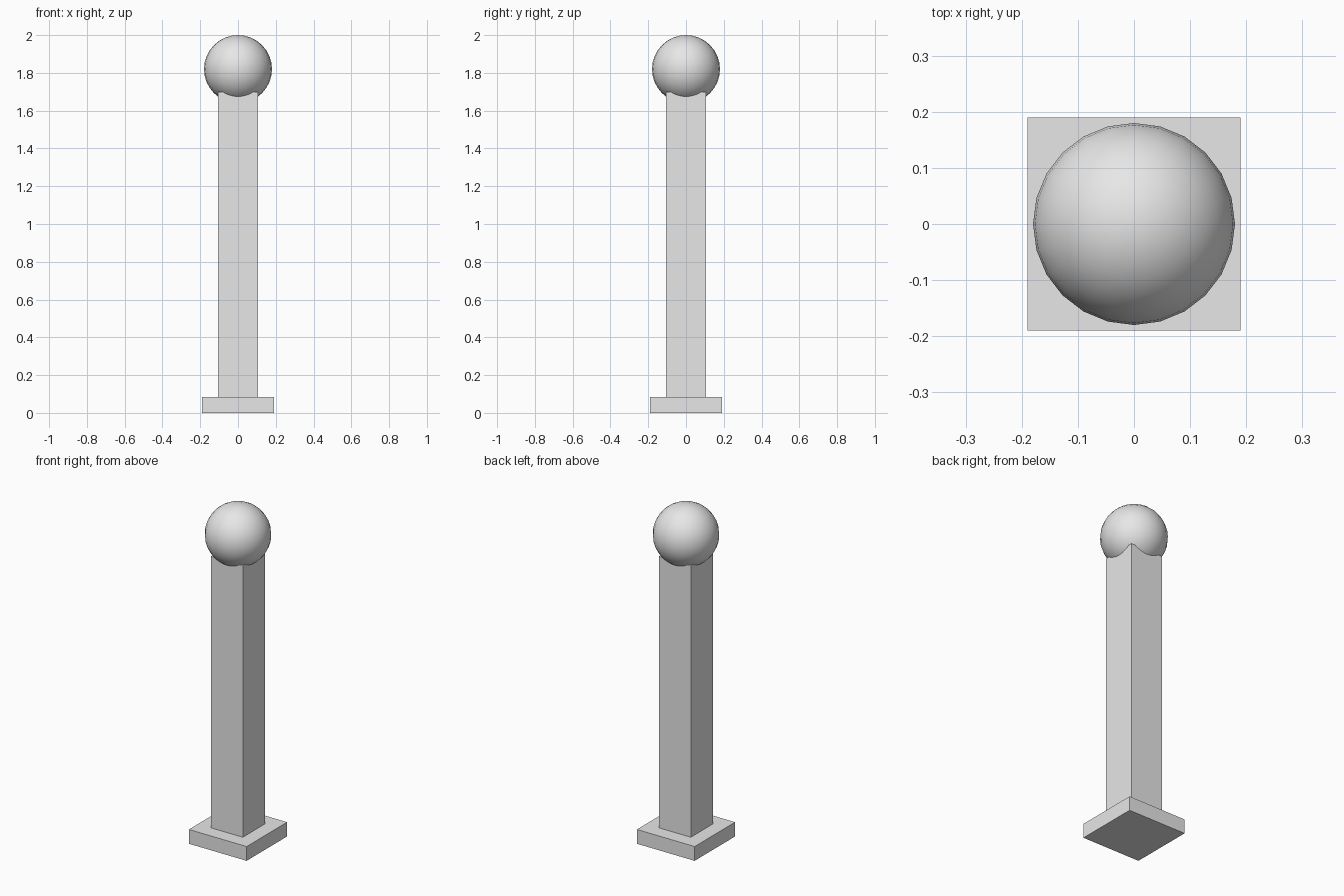
import bpy

if "Cube" in bpy.data.objects:
    bpy.data.objects.remove(bpy.data.objects["Cube"])

grey = bpy.data.materials.new("light_grey")
grey.diffuse_color = (0.8, 0.8, 0.8, 1.0)
grey.use_nodes = True
grey.node_tree.nodes["Principled BSDF"].inputs["Base Color"].default_value = grey.diffuse_color


def box(name, half, z0, z1):
    """Square block centred on the z axis between two heights."""
    bpy.ops.mesh.primitive_cube_add(size=1, location=(0, 0, (z0 + z1) / 2))
    ob = bpy.context.object
    ob.name = name
    ob.scale = (half * 2, half * 2, z1 - z0)
    bpy.ops.object.transform_apply(location=False, rotation=False, scale=True)
    ob.data.materials.append(grey)
    return ob


# Foot plate and square shaft
box("base_plate", 0.19, 0.0, 0.085)
box("post_shaft", 0.105, 0.085, 1.70)

# Ball finial, sunk onto the shaft
bpy.ops.mesh.primitive_uv_sphere_add(segments=24, ring_count=16, radius=0.18,
                                     location=(0, 0, 1.82))
ball = bpy.context.object
ball.name = "ball_finial"
ball.data.materials.append(grey)
bpy.ops.object.shade_smooth()
